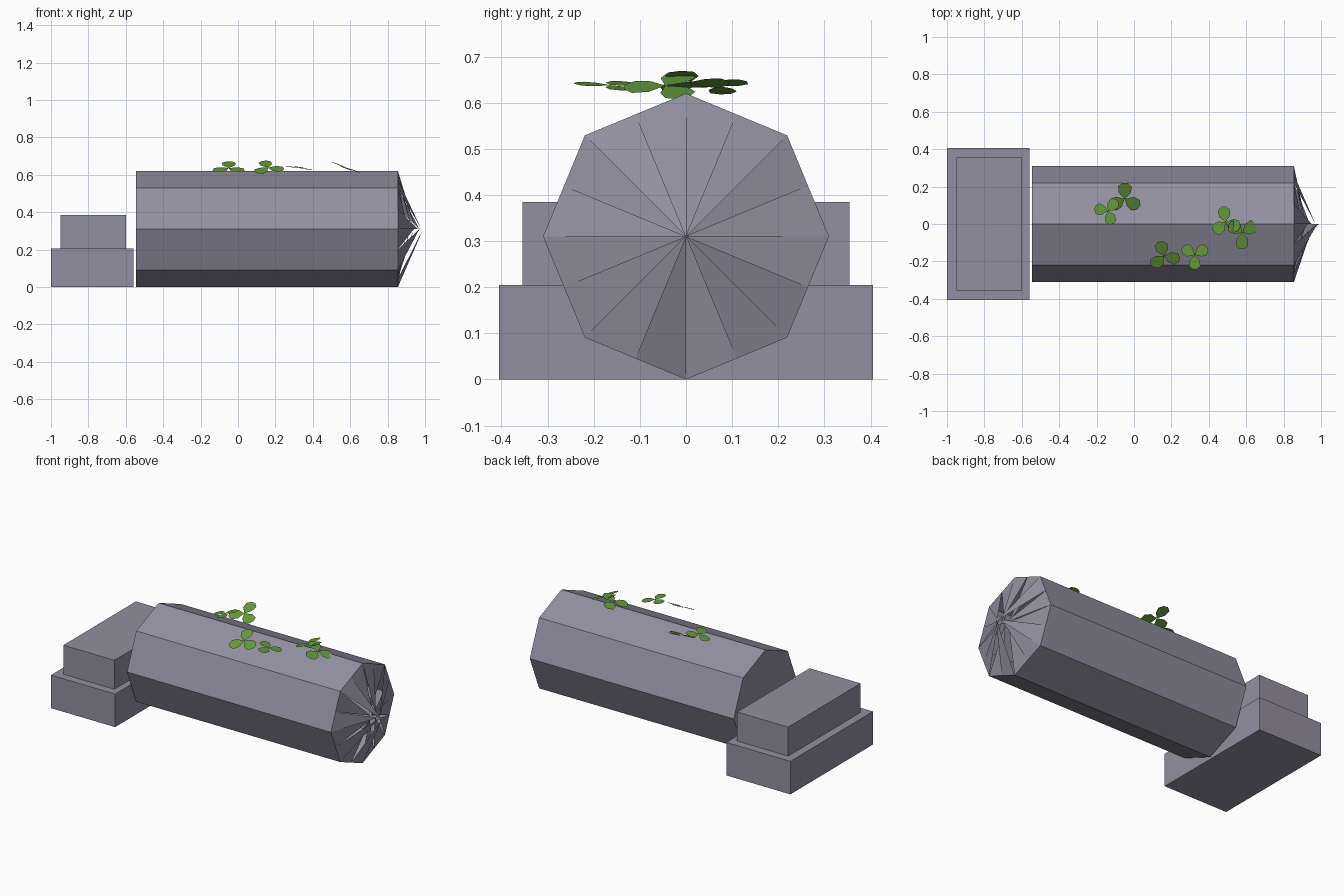
import bpy, math
from mathutils import Vector, Euler

if "Cube" in bpy.data.objects:
    bpy.data.objects.remove(bpy.data.objects["Cube"])


def material(name, rgb):
    m = bpy.data.materials.new(name)
    m.diffuse_color = (*rgb, 1)
    m.use_nodes = True
    m.node_tree.nodes["Principled BSDF"].inputs["Base Color"].default_value = m.diffuse_color
    return m


STONE = material("grey_stone", (0.29, 0.275, 0.355))
LEAF = material("leaf_green", (0.125, 0.32, 0.04))


def mesh_object(name, verts, faces, mat):
    me = bpy.data.meshes.new(name)
    me.from_pydata(verts, [], faces)
    me.materials.append(mat)
    ob = bpy.data.objects.new(name, me)
    bpy.context.collection.objects.link(ob)
    return ob


def block(name, lo, hi):
    bpy.ops.mesh.primitive_cube_add(size=1, location=[(a + b) / 2 for a, b in zip(lo, hi)])
    ob = bpy.context.object
    ob.name = name
    ob.scale = [b - a for a, b in zip(lo, hi)]
    ob.data.materials.append(STONE)


# stepped plinth lying beside the column
block("plinth_lower", (-1, -0.405, 0), (-0.56, 0.405, 0.205))
block("plinth_upper", (-0.95, -0.355, 0.205), (-0.6, 0.355, 0.385))

# eight-sided fallen shaft, open at the broken end
R, X0, X1 = 0.31, -0.545, 0.855


def corner(x, i):
    a = math.radians(45 * i)
    return Vector((x, R * math.cos(a), R + R * math.sin(a)))


verts = [corner(x, i) for x in (X0, X1) for i in range(8)]
faces = [(i, (i + 1) % 8, 8 + (i + 1) % 8, 8 + i) for i in range(8)]
faces.append(tuple(reversed(range(8))))
mesh_object("column_shaft", verts, faces, STONE)

# jagged break: sixteen slivers, each rising to its own point on the axis
rim = []
for i in range(8):
    a, b = corner(X1, i), corner(X1, i + 1)
    rim += [a, (a + b) / 2]
tips = [0.92, 0.97, 0.90, 0.95, 0.93, 0.98, 0.91, 0.96,
        0.94, 0.97, 0.92, 0.99, 0.90, 0.94, 0.97, 0.91]
verts, faces = [], []
for i, tip in enumerate(tips):
    verts += [rim[i], rim[(i + 1) % 16], Vector((tip, 0, R))]
    faces.append((3 * i, 3 * i + 1, 3 * i + 2))
mesh_object("broken_end", verts, faces, STONE)

# three-lobed ivy leaves: position, tilt about x and y, turn of first lobe, size
LOBE = [(0.0, 0.0), (0.35, -0.34), (0.72, -0.42), (0.97, -0.2),
        (1.0, 0.1), (0.8, 0.38), (0.4, 0.36)]
LEAVES = [
    ((-0.14, 0.07, 0.636), 0, -14, 50, 0.075),
    ((-0.05, 0.135, 0.636), 23, 0, 90, 0.092),
    ((0.16, -0.17, 0.638), 26, 0, 105, 0.088),
    ((0.325, -0.165, 0.638), -3, 8, 30, 0.078),
    ((0.49, 0.01, 0.645), 0, -17, 100, 0.085),
    ((0.58, -0.045, 0.637), 3, 21, 30, 0.09),
]
for n, (pos, tx, ty, turn, size) in enumerate(LEAVES):
    verts, faces = [], []
    for k in range(3):
        a = math.radians(turn + 120 * k)
        faces.append(tuple(range(len(verts), len(verts) + len(LOBE))))
        for u, v in LOBE:
            verts.append((size * (u * math.cos(a) - v * math.sin(a)),
                          size * (u * math.sin(a) + v * math.cos(a)), 0))
    ob = mesh_object(f"ivy_leaf_{n + 1}", verts, faces, LEAF)
    ob.location = pos
    ob.rotation_euler = Euler((math.radians(tx), math.radians(ty), 0))
